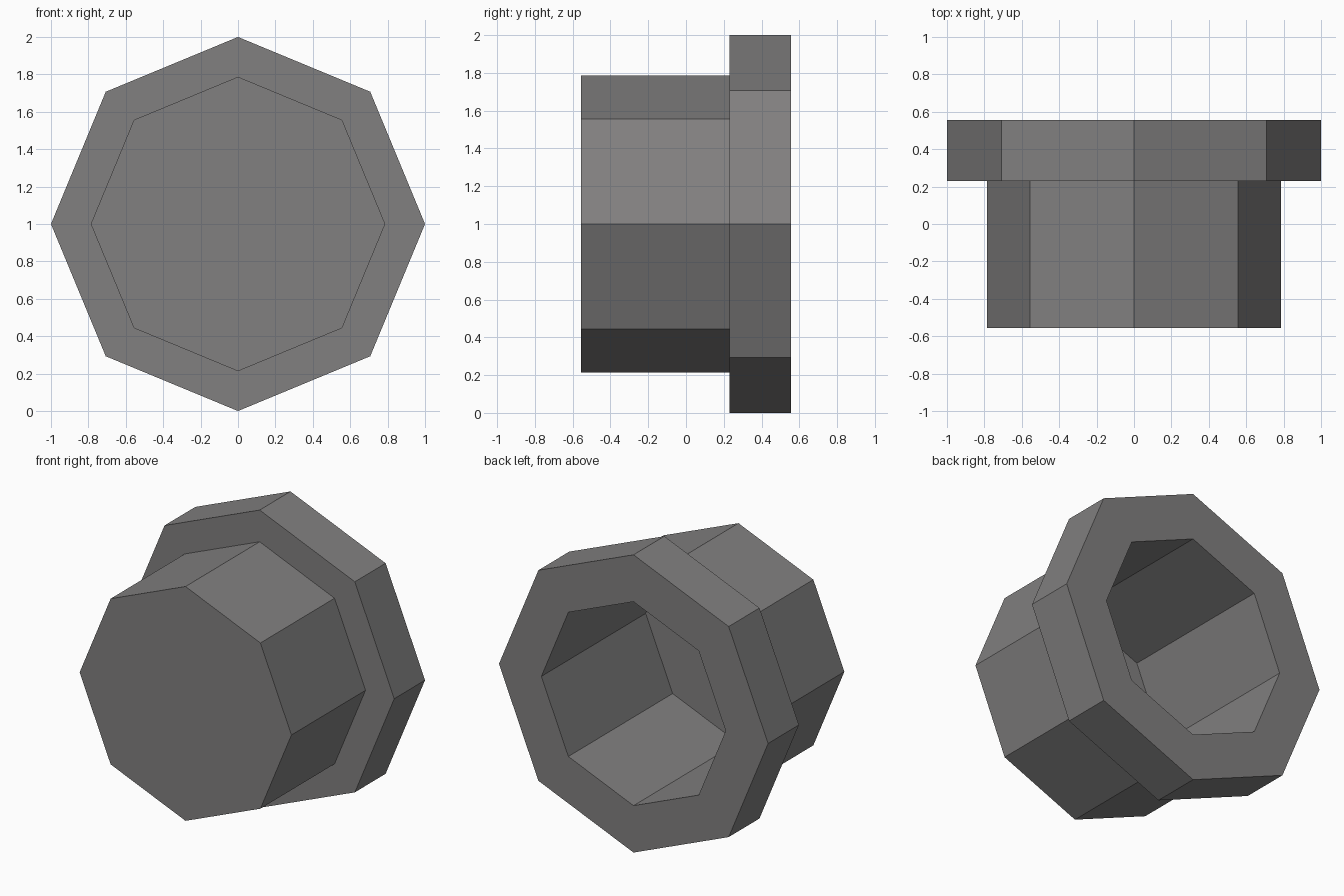
import bpy, bmesh, math

if "Cube" in bpy.data.objects:
    bpy.data.objects.remove(bpy.data.objects["Cube"])

SIDES = 8
grey = bpy.data.materials.new("mid_grey")
grey.diffuse_color = (0.22, 0.215, 0.215, 1)
grey.use_nodes = True
grey.node_tree.nodes["Principled BSDF"].inputs["Base Color"].default_value = grey.diffuse_color

# Stepped cup profile (radius, y): closed front, body wall, wide rim, hollow bore
PROFILE = [(0.787, -0.557), (0.787, 0.23), (1.0, 0.23), (1.0, 0.557),
           (0.685, 0.557), (0.685, -0.55)]

bm = bmesh.new()
rings = [[bm.verts.new((r * math.cos(math.tau * i / SIDES), y,
                        1 + r * math.sin(math.tau * i / SIDES)))
          for i in range(SIDES)] for r, y in PROFILE]

# Walls between neighbouring rings
for a, b in zip(rings, rings[1:]):
    for i in range(SIDES):
        j = (i + 1) % SIDES
        bm.faces.new((a[i], a[j], b[j], b[i]))

# Front plate and bore floor
bm.faces.new(rings[0])
bm.faces.new(rings[-1])
bmesh.ops.recalc_face_normals(bm, faces=bm.faces)

mesh = bpy.data.meshes.new("flanged_cup")
bm.to_mesh(mesh)
bm.free()
mesh.materials.append(grey)
cup = bpy.data.objects.new("flanged_cup", mesh)
bpy.context.collection.objects.link(cup)
